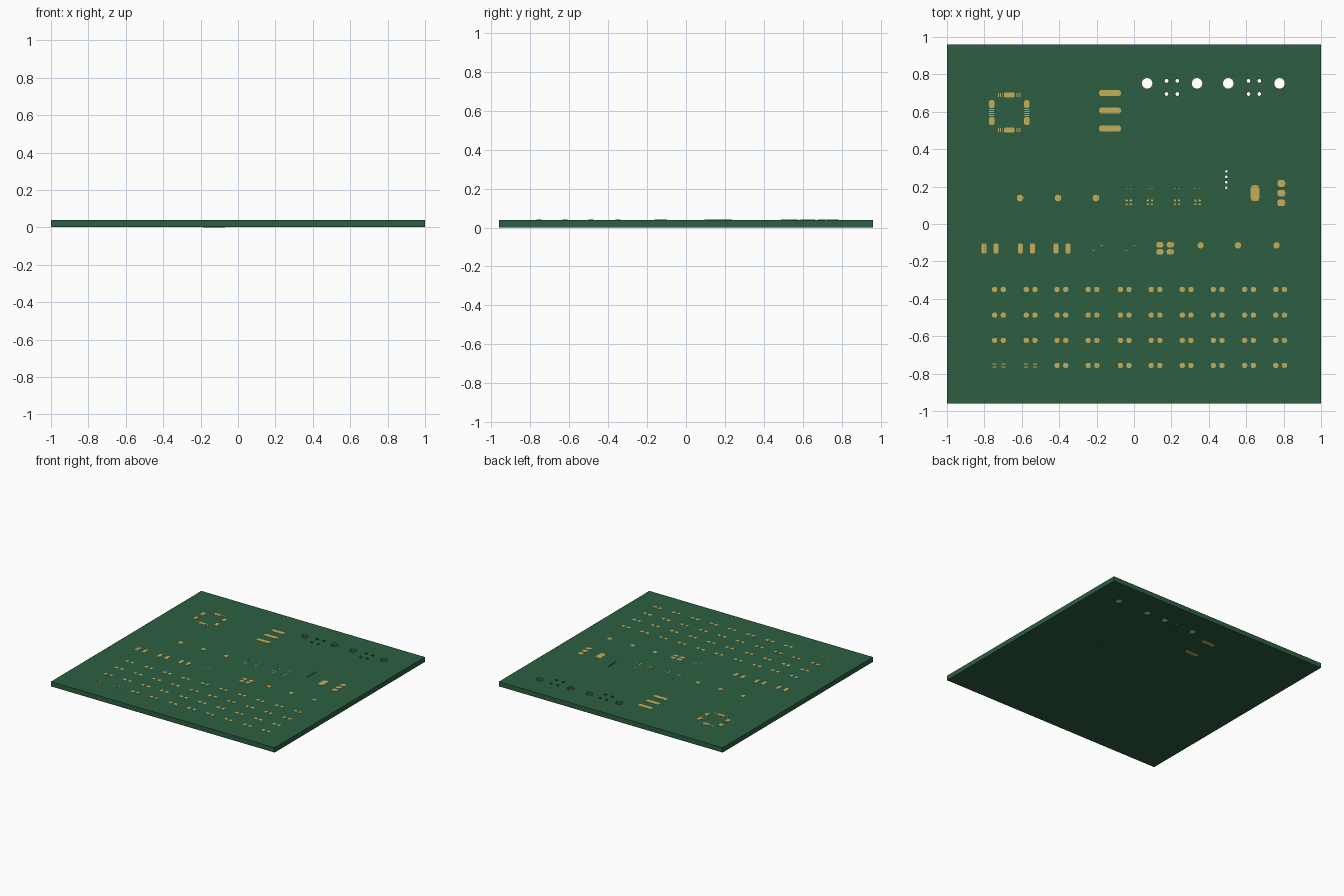
import bpy, bmesh, math

if "Cube" in bpy.data.objects:
    bpy.data.objects.remove(bpy.data.objects["Cube"])

TOP, BOT = 0.0395, 0.001      # board faces; copper stands just proud of them


def material(name, rgb):
    m = bpy.data.materials.new(name)
    m.diffuse_color = (*rgb, 1)
    m.use_nodes = True
    m.node_tree.nodes["Principled BSDF"].inputs["Base Color"].default_value = m.diffuse_color
    return m


green = material("board_green", (0.026, 0.113, 0.053))
gold = material("pad_gold", (0.56, 0.42, 0.10))
pale = material("marking_grey", (0.55, 0.58, 0.55))


def circle(x, y, r, n=24):
    return [(x + r * math.cos(2 * math.pi * i / n), y + r * math.sin(2 * math.pi * i / n)) for i in range(n)]


def rounded(x, y, w, h, r, n=4):
    """Outline of a rounded rectangle."""
    pts = []
    for q, (sx, sy) in enumerate([(1, 1), (-1, 1), (-1, -1), (1, -1)]):
        for i in range(n + 1):
            a = math.pi / 2 * (q + i / n)
            pts.append((x + sx * (w / 2 - r) + r * math.cos(a), y + sy * (h / 2 - r) + r * math.sin(a)))
    return pts


def prisms(name, outlines, mat, z0=TOP - 0.0005, z1=TOP + 0.0012):
    bm = bmesh.new()
    for pts in outlines:
        lo = [bm.verts.new((x, y, z0)) for x, y in pts]
        hi = [bm.verts.new((x, y, z1)) for x, y in pts]
        bm.faces.new(lo[::-1])
        bm.faces.new(hi)
        for i in range(len(pts)):
            j = (i + 1) % len(pts)
            bm.faces.new((lo[i], lo[j], hi[j], hi[i]))
    me = bpy.data.meshes.new(name)
    bm.to_mesh(me)
    bm.free()
    me.materials.append(mat)
    ob = bpy.data.objects.new(name, me)
    bpy.context.collection.objects.link(ob)
    return ob


def pads(name, boxes, mat=gold, round_=0.35, **kw):
    return prisms(name, [rounded(x, y, w, h, min(w, h) * round_) for x, y, w, h in boxes], mat, **kw)


# Board: filled outline with drilled holes
big = [(x, 0.752, 0.028) for x in (0.07, 0.337, 0.504, 0.778)]
small = [(cx + dx, y, 0.010) for cx in (0.203, 0.641) for dx in (-0.029, 0.029) for y in (0.695, 0.765)]
header = [(0.494, 0.194 + 0.029 * i, 0.007) for i in range(4)]
cu = bpy.data.curves.new("circuit_board", 'CURVE')
cu.dimensions, cu.fill_mode = '2D', 'BOTH'
cu.extrude = (TOP - BOT) / 2
loops = [[(-1, -0.96), (1, -0.96), (1, 0.96), (-1, 0.96)]]
loops += [circle(*h)[::-1] for h in big + small + header]
for pts in loops:
    s = cu.splines.new('POLY')
    s.points.add(len(pts) - 1)
    for p, (x, y) in zip(s.points, pts):
        p.co = (x, y, 0, 1)
    s.use_cyclic_u = True
tmp = bpy.data.objects.new("outline", cu)
bpy.context.collection.objects.link(tmp)
bpy.context.view_layer.update()
me = bpy.data.meshes.new_from_object(tmp.evaluated_get(bpy.context.evaluated_depsgraph_get()))
bpy.data.objects.remove(tmp)
bm = bmesh.new()
bm.from_mesh(me)
bmesh.ops.translate(bm, verts=bm.verts, vec=(0, 0, (TOP + BOT) / 2))
bmesh.ops.remove_doubles(bm, verts=bm.verts, dist=1e-5)
bmesh.ops.recalc_face_normals(bm, faces=bm.faces)
for f in bm.faces:
    f.smooth, f.material_index = False, 0
bm.to_mesh(me)
bm.free()
me.materials.clear()
me.materials.append(green)
board = bpy.data.objects.new("circuit_board", me)
bpy.context.collection.objects.link(board)

# Gold rims round the large drilled holes
for i, (x, y, r) in enumerate(big):
    a, b = circle(x, y, r), circle(x, y, r + 0.003)
    n = len(a)
    prisms(f"hole_rim_{i}", [[a[k], b[k], b[(k + 1) % n], a[(k + 1) % n]] for k in range(n)], gold)

# Power connector: outer two pads pass through the board
pads("power_through_pads", [(-0.128, y, 0.118, 0.033) for y in (0.70, 0.51)], round_=0.45,
     z0=0.0, z1=TOP + 0.0012)
pads("power_middle_pad", [(-0.128, 0.606, 0.118, 0.033)], round_=0.45)

# Square chip: wide pads plus fine contacts on four sides
cx, cy = -0.667, 0.596
chip = []
for s in (-1, 1):
    chip += [(cx + s * 0.094, cy + t * 0.045, 0.030, 0.042) for t in (-1, 1)]
    chip += [(cx + s * 0.094, cy + 0.011 * k, 0.028, 0.004) for k in (-1.5, -0.5, 0.5, 1.5)]
    chip += [(cx, cy + s * 0.094, 0.058, 0.026)]
    chip += [(cx + t * (0.037 + 0.010 * k), cy + s * 0.094, 0.004, 0.022) for t in (-1, 1) for k in range(3)]
pads("square_chip_pads", chip)

# Middle row: test points, small sensors, regulator
prisms("test_points", [circle(x, 0.139, 0.018, 12) for x in (-0.609, -0.406, -0.203)]
       + [circle(x, -0.114, 0.017, 12) for x in (0.356, 0.556, 0.762)], gold)
sensor = []
for x in (-0.028, 0.085, 0.230, 0.340):
    for dx in (-0.011, 0.011):
        sensor += [(x + dx, 0.126, 0.012, 0.010), (x + dx, 0.105, 0.012, 0.008), (x + dx, 0.188, 0.009, 0.004)]
pads("sensor_pads", sensor)
pads("regulator_pads", [(0.647, 0.165, 0.046, 0.085)] + [(0.788, y, 0.042, 0.036) for y in (0.217, 0.165, 0.114)])

# Large two-pad parts and the four-pad crystal
pads("large_part_pads", [(x + s * 0.032, -0.131, 0.026, 0.055) for x in (-0.770, -0.575, -0.385) for s in (-1, 1)])
pads("crystal_pads", [(0.166 + s * 0.028, -0.130 + t * 0.019, 0.038, 0.028) for s in (-1, 1) for t in (-1, 1)])

# Grid of small two-pad parts
columns = [-0.722, -0.553, -0.388, -0.222, -0.050, 0.115, 0.281, 0.447, 0.615, 0.781]
grid, sliver = [], []
for j, y in enumerate((-0.350, -0.487, -0.622, -0.756)):
    for i, x in enumerate(columns):
        for s in (-1, 1):
            if j == 3 and i < 2:
                sliver += [(x + s * 0.024, y + t * 0.008, 0.022, 0.005) for t in (-1, 1)]
            else:
                grid.append((x + s * 0.023, y, 0.027, 0.026))
pads("small_part_pads", grid)
pads("sliver_pads", sliver)

# Faint corner markings of two empty footprints
pads("outline_marks", [(x + s * 0.022, -0.128 + s * 0.015, 0.012, 0.004) for x in (-0.195, -0.02) for s in (-1, 1)],
     mat=pale)
